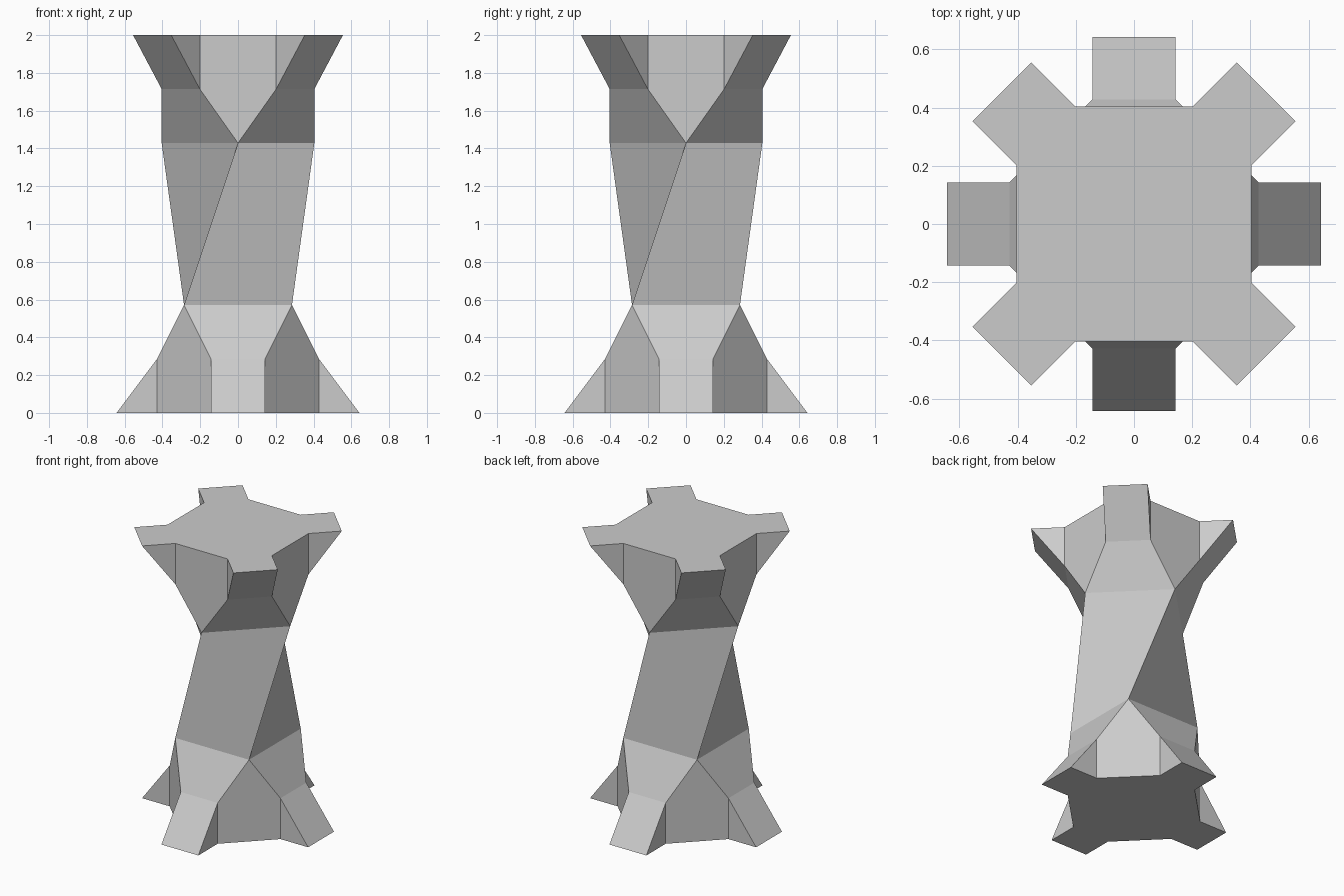
import bpy, bmesh
from math import pi
from mathutils import Matrix, Vector

if "Cube" in bpy.data.objects:
    bpy.data.objects.remove(bpy.data.objects["Cube"])

U = 1 / 7                      # modelling unit: the pillar is 14 units tall
H = 2.0
bm = bmesh.new()


def face(points):
    bm.faces.new([bm.verts.new(p) for p in points])


def flared_end(angle, flip):
    """Four sloped legs around a tapering block; returns its inner square."""
    def place(x, y, z, turn):
        p = Matrix.Rotation(angle + turn * pi / 2, 3, 'Z') @ Vector((x * U, y * U, z * U))
        if flip:
            p.z = H - p.z
        return p

    outline, square = [], []
    for k in range(4):
        def q(x, y, z):
            return place(x, y, z, k)
        # sloped leg front and the shoulder above it
        face([q(4.5, -1, 0), q(4.5, 1, 0), q(3, 1, 2), q(3, -1, 2)])
        face([q(3, -1, 2), q(3, 1, 2), q(2, 2, 4), q(2, -2, 4)])
        # leg cheeks
        for s in (-1, 1):
            face([q(4.5, s, 0), q(3, s, 0), q(3, s, 2)])
        # pointed corner wall between two legs
        face([q(3, 1, 0), q(1, 3, 0), q(1, 3, 2), q(2, 2, 4), q(3, 1, 2)])
        outline += [q(3, -1, 0), q(4.5, -1, 0), q(4.5, 1, 0), q(3, 1, 0)]
        square.append(q(2, 2, 4))
    # flat end cap
    face(outline)
    return square


# foot, and head turned an eighth of a turn
low = flared_end(0, False)
high = flared_end(pi / 4, True)

# twisted shaft between the two squares
for i in range(4):
    j = (i + 1) % 4
    face([low[i], low[j], high[j], high[i]])

bmesh.ops.remove_doubles(bm, verts=bm.verts[:], dist=1e-4)
bmesh.ops.recalc_face_normals(bm, faces=bm.faces[:])

mesh = bpy.data.meshes.new("twisted_pillar")
bm.to_mesh(mesh)
bm.free()
pillar = bpy.data.objects.new("twisted_pillar", mesh)
bpy.context.collection.objects.link(pillar)
